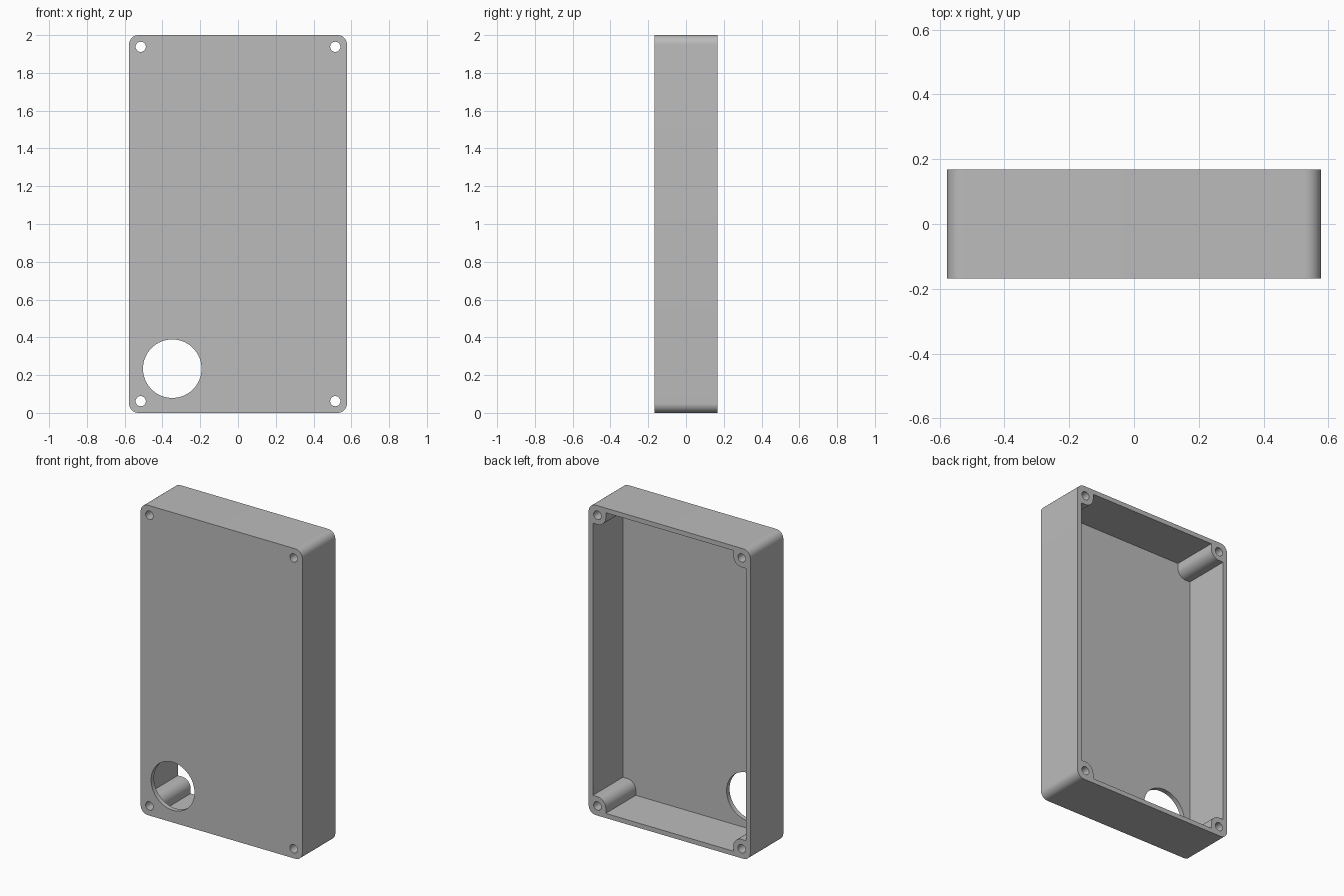
import bpy, bmesh, math

cube = bpy.data.objects.get("Cube")
if cube:
    bpy.data.objects.remove(cube, do_unlink=True)

HALF_W, HALF_D, HALF_H = 0.577, 0.168, 1.0
WALL, FLOOR, CORNER = 0.03, 0.03, 0.05
SCREW_X, SCREW_Z, SCREW_R = 0.515, 0.938, 0.027
POST_R = 0.06

grey = bpy.data.materials.new("grey plastic")
grey.use_nodes = True
colour = (0.5, 0.5, 0.5, 1)
grey.diffuse_color = colour
grey.node_tree.nodes["Principled BSDF"].inputs["Base Color"].default_value = colour


def arc(cx, cz, r, start, end, steps):
    """Points on an arc, angles in degrees."""
    angles = [math.radians(start + (end - start) * i / steps) for i in range(steps + 1)]
    return [(cx + r * math.cos(a), cz + r * math.sin(a)) for a in angles]


def prism(name, outline, y0, y1):
    """Extrude an x-z outline from y0 to y1, with z measured from mid height."""
    bm = bmesh.new()
    face = bm.faces.new([bm.verts.new((x, y0, z + HALF_H)) for x, z in outline])
    top = bmesh.ops.extrude_face_region(bm, geom=[face])["geom"]
    verts = [g for g in top if isinstance(g, bmesh.types.BMVert)]
    bmesh.ops.translate(bm, verts=verts, vec=(0, y1 - y0, 0))
    bmesh.ops.recalc_face_normals(bm, faces=bm.faces)
    mesh = bpy.data.meshes.new(name)
    bm.to_mesh(mesh)
    bm.free()
    mesh.materials.append(grey)
    obj = bpy.data.objects.new(name, mesh)
    bpy.context.collection.objects.link(obj)
    return obj


def four_corners(quarter):
    """Repeat the +x +z corner path counterclockwise around the outline."""
    points = []
    for sx, sz in ((1, 1), (-1, 1), (-1, -1), (1, -1)):
        path = [(x * sx, z * sz) for x, z in quarter]
        points += path if sx * sz > 0 else path[::-1]
    return points


# Rounded outer shell
box = prism("enclosure_box", four_corners(
    arc(HALF_W - CORNER, HALF_H - CORNER, CORNER, 0, 90, 12)), -HALF_D, HALF_D)

# Cavity open to the back, leaving a rounded screw post in each corner
post = ([(HALF_W - WALL, SCREW_Z - POST_R)]
        + arc(SCREW_X, SCREW_Z, POST_R, 270, 180, 12)
        + [(SCREW_X - POST_R, HALF_H - WALL)])
cutters = [prism("cavity_cutter", four_corners(post), -HALF_D + FLOOR, HALF_D + 0.1)]

# Screw holes through the posts
for sx in (-1, 1):
    for sz in (-1, 1):
        ring = arc(sx * SCREW_X, sz * SCREW_Z, SCREW_R, 0, 360, 32)[:-1]
        cutters.append(prism("screw_hole_cutter", ring, -HALF_D - 0.1, HALF_D + 0.1))

# Large round opening in the front panel
ring = arc(-0.348, 0.234 - HALF_H, 0.155, 0, 360, 64)[:-1]
cutters.append(prism("opening_cutter", ring, -HALF_D - 0.1, 0))

bpy.ops.object.select_all(action="DESELECT")
box.select_set(True)
bpy.context.view_layer.objects.active = box
for cutter in cutters:
    cutter.hide_render = True
    cut = box.modifiers.new("cut", "BOOLEAN")
    cut.operation, cut.solver, cut.object = "DIFFERENCE", "EXACT", cutter
    bpy.ops.object.modifier_apply(modifier=cut.name)
    bpy.data.objects.remove(cutter, do_unlink=True)

bpy.ops.object.shade_smooth_by_angle(angle=math.radians(30))
